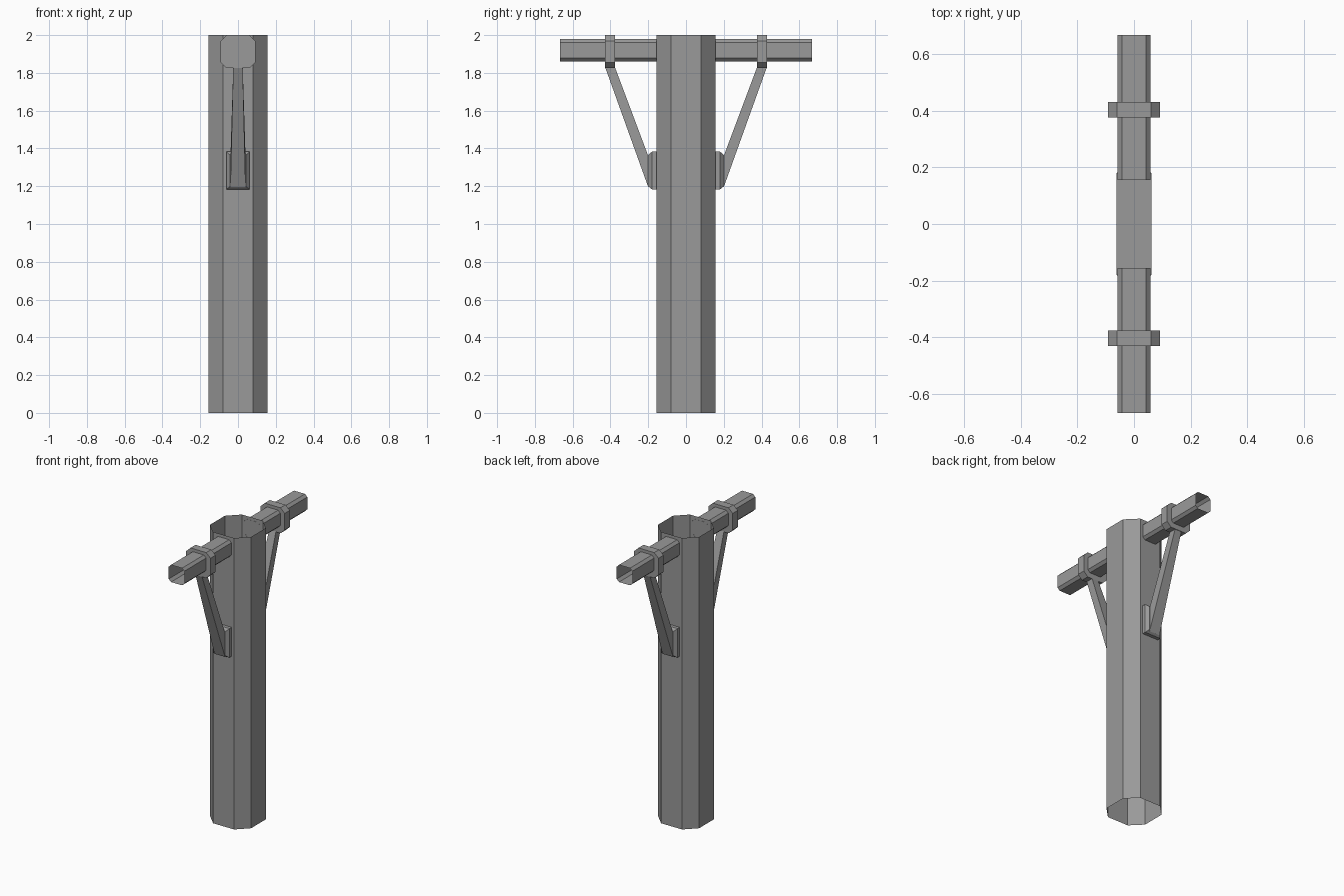
import bpy
import bmesh

cube = bpy.data.objects.get("Cube")
if cube:
    bpy.data.objects.remove(cube, do_unlink=True)

grey = bpy.data.materials.new("plain_grey")
grey.use_nodes = True
COLOUR = (0.32, 0.32, 0.32, 1)
grey.diffuse_color = COLOUR
grey.node_tree.nodes["Principled BSDF"].inputs["Base Color"].default_value = COLOUR


def octagon(half, flat):
    """Chamfered square, counter-clockwise."""
    return [(half, -flat), (half, flat), (flat, half), (-flat, half),
            (-half, flat), (-half, -flat), (-flat, -half), (flat, -half)]


def rect(w, low, high):
    return [(-w, low), (w, low), (w, high), (-w, high)]


def loft(name, rings, capped=True):
    """Skin matching rings of points into one flat-shaded part."""
    bm = bmesh.new()
    loops = [[bm.verts.new(p) for p in ring] for ring in rings]
    for a, b in zip(loops, loops[1:]):
        for i in range(len(a)):
            j = (i + 1) % len(a)
            bm.faces.new((a[i], a[j], b[j], b[i]))
    if capped:
        bm.faces.new(loops[0][::-1])
        bm.faces.new(loops[-1])
    bmesh.ops.recalc_face_normals(bm, faces=bm.faces)
    mesh = bpy.data.meshes.new(name)
    bm.to_mesh(mesh)
    bm.free()
    mesh.materials.append(grey)
    obj = bpy.data.objects.new(name, mesh)
    bpy.context.collection.objects.link(obj)
    return obj


def along_y(profile, y, z=0):
    return [(px, y, z + pz) for px, pz in profile]


# Hollow octagonal post, open at both ends
post = octagon(0.156, 0.08)
loft("post", [[(x, y, z) for x, y in post] for z in (0, 2)], capped=False)

# Mounting block running through the post, with bevelled ends
outer, inner = rect(0.061, 1.183, 1.383), rect(0.043, 1.2, 1.366)
loft("mounting_block", [along_y(inner, -0.2), along_y(outer, -0.18),
                        along_y(outer, 0.18), along_y(inner, 0.2)])

for side, s in (("front", -1), ("back", 1)):
    # Open-ended arm
    arm = octagon(0.059, 0.042)
    loft(side + "_arm", [along_y(arm, s * y, 1.92) for y in (0.155, 0.667)],
         capped=False)

    # Collar around the arm
    collar = octagon(0.092, 0.06)
    collar = [(x, z * 0.95) for x, z in collar]
    loft(side + "_collar", [along_y(collar, s * y, 1.9125) for y in (0.375, 0.43)])

    # Tapered diagonal brace from block to collar
    foot, head = 0.04, 0.025
    loft(side + "_brace", [
        [(-foot, s * 0.198, 1.19), (foot, s * 0.198, 1.19),
         (foot, s * 0.198, 1.355), (-foot, s * 0.198, 1.355)],
        [(-head, s * 0.428, 1.83), (head, s * 0.428, 1.83),
         (head, s * 0.376, 1.83), (-head, s * 0.376, 1.83)]])
